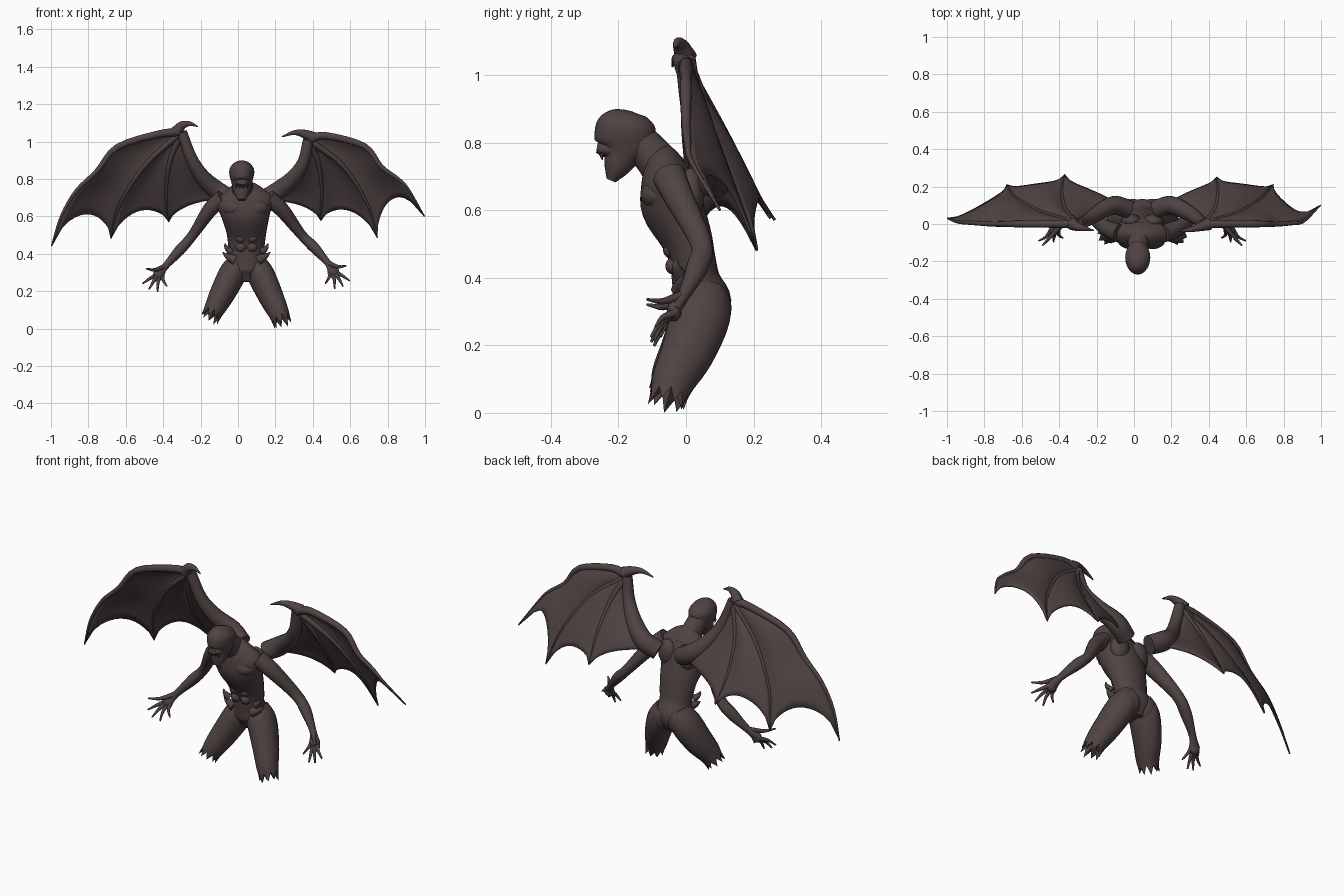
import bpy, bmesh, math, random
from mathutils import Vector

if "Cube" in bpy.data.objects:
    bpy.data.objects.remove(bpy.data.objects["Cube"])

random.seed(4)
skin = bpy.data.materials.new("dark brown hide")
skin.diffuse_color = (0.08, 0.056, 0.056, 1)
skin.use_nodes = True
skin.node_tree.nodes["Principled BSDF"].inputs["Base Color"].default_value = skin.diffuse_color


def spline(pts, t):
    """Catmull-Rom point on a list of equal-length tuples, t in 0..1."""
    k = t * (len(pts) - 1)
    i = min(int(k), len(pts) - 2)
    f = k - i
    p1, p2 = pts[i], pts[i + 1]
    p0 = pts[i - 1] if i else [2 * a - b for a, b in zip(p1, p2)]
    p3 = pts[i + 2] if i + 2 < len(pts) else [2 * b - a for a, b in zip(p1, p2)]
    return [0.5 * (2 * b + (c - a) * f + (2 * a - 5 * b + 4 * c - d) * f * f
                   + (3 * b - a - 3 * c + d) * f ** 3)
            for a, b, c, d in zip(p0, p1, p2, p3)]


def finish(name, bm):
    bmesh.ops.recalc_face_normals(bm, faces=bm.faces)
    me = bpy.data.meshes.new(name)
    bm.to_mesh(me)
    bm.free()
    ob = bpy.data.objects.new(name, me)
    bpy.context.collection.objects.link(ob)
    me.materials.append(skin)
    bpy.ops.object.select_all(action='DESELECT')
    ob.select_set(True)
    bpy.context.view_layer.objects.active = ob
    bpy.ops.object.shade_smooth_by_angle(angle=math.radians(50))
    return ob


def loft(name, secs, n=16, sub=4, ref=(1, 0, 0), torn=0):
    """Elliptical tube through sections (x, y, z, radius along ref, other radius)."""
    bm = bmesh.new()
    count = (len(secs) - 1) * sub
    samples = [spline(secs, i / count) for i in range(count + 1)]
    pos = [Vector(s[:3]) for s in samples]
    rings = []
    for i, s in enumerate(samples):
        t = (pos[min(i + 1, count)] - pos[max(i - 1, 0)]).normalized()
        u = Vector(ref)
        u = (u - t * u.dot(t)).normalized()
        v = t.cross(u)
        ra, rb = max(s[3], 0.001), max(s[4], 0.001)
        ring = []
        for j in range(n):
            a = 2 * math.pi * j / n
            p = pos[i] + u * ra * math.cos(a) + v * rb * math.sin(a)
            if torn and i == count:
                p += t * torn * random.uniform(0.6, 1.1) * (1 if j % 2 else -0.6)
            ring.append(bm.verts.new(p))
        rings.append(ring)
    for a, b in zip(rings, rings[1:]):
        for j in range(n):
            bm.faces.new((a[j], a[(j + 1) % n], b[(j + 1) % n], b[j]))
    bm.faces.new(rings[0])
    if torn:
        c = bm.verts.new(pos[-1] - t * torn * 1.6)
        for j in range(n):
            bm.faces.new((rings[-1][j], rings[-1][(j + 1) % n], c))
    else:
        bm.faces.new(rings[-1])
    return finish(name, bm)


def spike(name, pts, r0, r1=0.002, n=8, ref=(0, 1, 0)):
    """Round tapering tube."""
    m = len(pts) - 1
    rad = [r0 + (r1 - r0) * i / m for i in range(m + 1)]
    return loft(name, [(*p, r, r) for p, r in zip(pts, rad)], n, 4, ref)


def blob(name, c, r):
    bm = bmesh.new()
    bmesh.ops.create_uvsphere(bm, u_segments=16, v_segments=10, radius=1)
    for v in bm.verts:
        v.co = Vector(c) + Vector(a * b for a, b in zip(v.co, r))
    return finish(name, bm)


# Torso from pelvis to neck base
loft("torso", [(.045, .05, .26, .05, .05), (.045, .05, .33, .095, .085),
               (.045, .03, .40, .09, .072), (.045, .02, .46, .098, .068),
               (.045, .0, .53, .108, .077), (.04, -.04, .62, .132, .092),
               (.035, -.055, .69, .155, .08), (.03, -.07, .745, .105, .06),
               (.025, -.09, .775, .05, .045)], n=24)
for s in (-1, 1):
    blob("chest_muscle", (.04 + s * .06, -.085, .655), (.068, .05, .045))
    blob("shoulder_blade", (.045 + s * .06, .015, .66), (.055, .04, .075))
    blob("buttock", (.045 + s * .05, .075, .32), (.062, .06, .075))
    # Ragged hip rim
    spike("hip_spike", [(.045 + s * .06, -.015, .375), (.045 + s * .10, -.015, .395),
                        (.045 + s * .128, -.01, .418)], .03)
    spike("rib_spike", [(.045 + s * .085, -.02, .42), (.045 + s * .108, -.03, .445),
                        (.045 + s * .115, -.03, .465)], .02)
    for k in range(3):
        blob("belly_muscle", (.045 + s * .03, -.055 + k * .007 - .01 * (k == 0), .54 - k * .048),
             (.028, .02, .024))

# Neck and head
loft("neck", [(.03, -.045, .70, .075, .07), (.025, -.09, .76, .058, .06),
              (.02, -.135, .81, .052, .055), (.02, -.16, .84, .05, .05)])
loft("head", [(.02, -.222, .697, .022, .014), (.02, -.208, .73, .04, .036),
              (.02, -.192, .77, .05, .056), (.02, -.183, .80, .058, .086),
              (.02, -.18, .84, .067, .09), (.02, -.178, .87, .062, .083),
              (.02, -.175, .895, .04, .055), (.02, -.173, .905, .008, .012)], n=20)
loft("upper_jaw", [(.02, -.20, .79, .045, .03), (.02, -.24, .79, .04, .024),
                   (.02, -.264, .793, .026, .014)])
for x in (-.03, -.01, .01, .03):
    spike("tooth", [(.02 + x, -.25, .78), (.02 + x, -.25, .768), (.02 + x, -.247, .758)],
          .008, .001, 6)

# Legs with torn ends
legs = {"left": [(.01, .05, .37, .06, .07), (-.03, .045, .30, .074, .088),
                 (-.082, .005, .20, .068, .08), (-.118, -.035, .13, .058, .066),
                 (-.14, -.052, .085, .05, .054)],
        "right": [(.08, .05, .37, .06, .07), (.12, .045, .30, .074, .088),
                  (.172, .005, .19, .068, .08), (.21, -.035, .11, .058, .066),
                  (.232, -.052, .055, .05, .054)]}
for side, secs in legs.items():
    loft(side + "_leg", secs, n=18, torn=.034)

# Arms and hands
arms = {"left": [(-.08, -.05, .71), (-.15, -.02, .645), (-.245, .045, .505),
                 (-.31, .035, .43), (-.39, -.005, .34), (-.425, -.035, .295)],
        "right": [(.16, -.05, .71), (.235, -.02, .645), (.34, .045, .51),
                  (.405, .035, .445), (.48, -.005, .36), (.512, -.035, .31)]}
arm_radii = [(.045, .05), (.04, .044), (.027, .032), (.029, .033), (.018, .019), (.033, .018)]
tips = [(-.085, -.055, -.045), (-.05, -.068, -.075), (-.005, -.06, -.088), (.045, -.04, -.06)]
for side, pts in arms.items():
    s = 1 if side == "left" else -1
    loft(side + "_arm", [(*p, *r) for p, r in zip(pts, arm_radii)], n=14)
    palm, wrist = Vector(pts[-1]), Vector(pts[-2])
    blob(side + "_palm", palm, (.03, .022, .03))
    for i, d in enumerate(tips):
        d = Vector((d[0] * s, d[1], d[2]))
        base = palm + Vector((s * (i - 1.5) * .013, 0, -.005))
        mid = palm + d * .55 + Vector((0, -.004, .006))
        spike(side + "_finger", [base, mid, palm + d], .013, .004)
    spike(side + "_thumb", [wrist, wrist.lerp(palm, .6) + Vector((-s * .035, -.045, .01)),
                            palm + Vector((-s * .065, -.08, .035))], .016, .004)

# Wings: arm (root to wrist), leading edge, two trailing claws, thumb hook
wings = {
    "left": dict(
        arm=[(-.03, .08, .70), (-.11, .10, .745), (-.19, .06, .82), (-.25, .02, .92),
             (-.30, .0, 1.06)],
        lead=[(-.30, .0, 1.06), (-.42, .0, 1.05), (-.645, .0, .98), (-.755, .0, .85),
              (-.865, .005, .745), (-.945, .01, .61), (-.997, .03, .45)],
        claws=[[(-.30, .0, 1.06), (-.365, .07, .90), (-.385, .17, .72), (-.37, .263, .58)],
               [(-.30, .0, 1.06), (-.49, .06, .89), (-.63, .14, .68), (-.68, .21, .49)]],
        hook=[(-.33, .0, 1.06), (-.30, -.015, 1.095), (-.26, -.025, 1.105),
              (-.215, -.035, 1.09)]),
    "right": dict(
        arm=[(.12, .08, .69), (.20, .10, .735), (.29, .06, .81), (.35, .02, .90),
             (.375, .0, 1.02)],
        lead=[(.375, .0, 1.02), (.47, .0, 1.04), (.675, .0, .985), (.765, .0, .875),
              (.855, .005, .81), (.91, .015, .755), (.996, .10, .61)],
        claws=[[(.375, .0, 1.02), (.43, .07, .89), (.45, .17, .72), (.443, .25, .585)],
               [(.375, .0, 1.02), (.56, .06, .88), (.69, .14, .68), (.745, .21, .495)]],
        hook=[(.40, .0, 1.03), (.355, -.015, 1.05), (.30, -.03, 1.057), (.235, -.04, 1.035)])}


def membrane(name, a, b, scallop, billow, nt=14, ns=12):
    """Skin stretched between two curves, hollowed at its free edge."""
    bm = bmesh.new()
    grid = []
    for j in range(ns + 1):
        s = j / ns
        h = 4 * s * (1 - s)
        row = []
        for i in range(1, nt + 1):
            t = i / nt * (1 - scallop * h ** 0.6)
            p = Vector(spline(a, t)).lerp(Vector(spline(b, t)), s)
            p.y += billow * h * math.sin(math.pi * min(1, t * .85))
            row.append(bm.verts.new(p))
        grid.append(row)
    apex = bm.verts.new(a[0])
    for r0, r1 in zip(grid, grid[1:]):
        bm.faces.new((apex, r0[0], r1[0]))
        for i in range(nt - 1):
            bm.faces.new((r0[i], r0[i + 1], r1[i + 1], r1[i]))
    ob = finish(name, bm)
    mod = ob.modifiers.new("thickness", 'SOLIDIFY')
    mod.thickness = .008
    mod.offset = 0


for side, w in wings.items():
    radii = [(.05, .05), (.05, .052), (.042, .042), (.033, .033), (.028, .028)]
    loft(side + "_wing_arm", [(*p, *r) for p, r in zip(w["arm"], radii)], n=14, ref=(0, 1, 0))
    spike(side + "_wing_leading_edge", w["lead"], .024, .004, 10)
    spike(side + "_wing_hook", w["hook"], .034, .003, 10)
    for c in w["claws"]:
        spike(side + "_wing_claw", c, .018, .003)
    ribs = [w["arm"][::-1], *w["claws"], w["lead"]]
    for a, b, sc, bl in zip(ribs, ribs[1:], (.14, .22, .2), (.025, .035, .03)):
        membrane(side + "_wing_membrane", a, b, sc, bl)

# Stand the figure on the ground plane
low = min(v.co.z for o in bpy.data.objects for v in o.data.vertices)
for o in bpy.data.objects:
    o.location.z -= low
